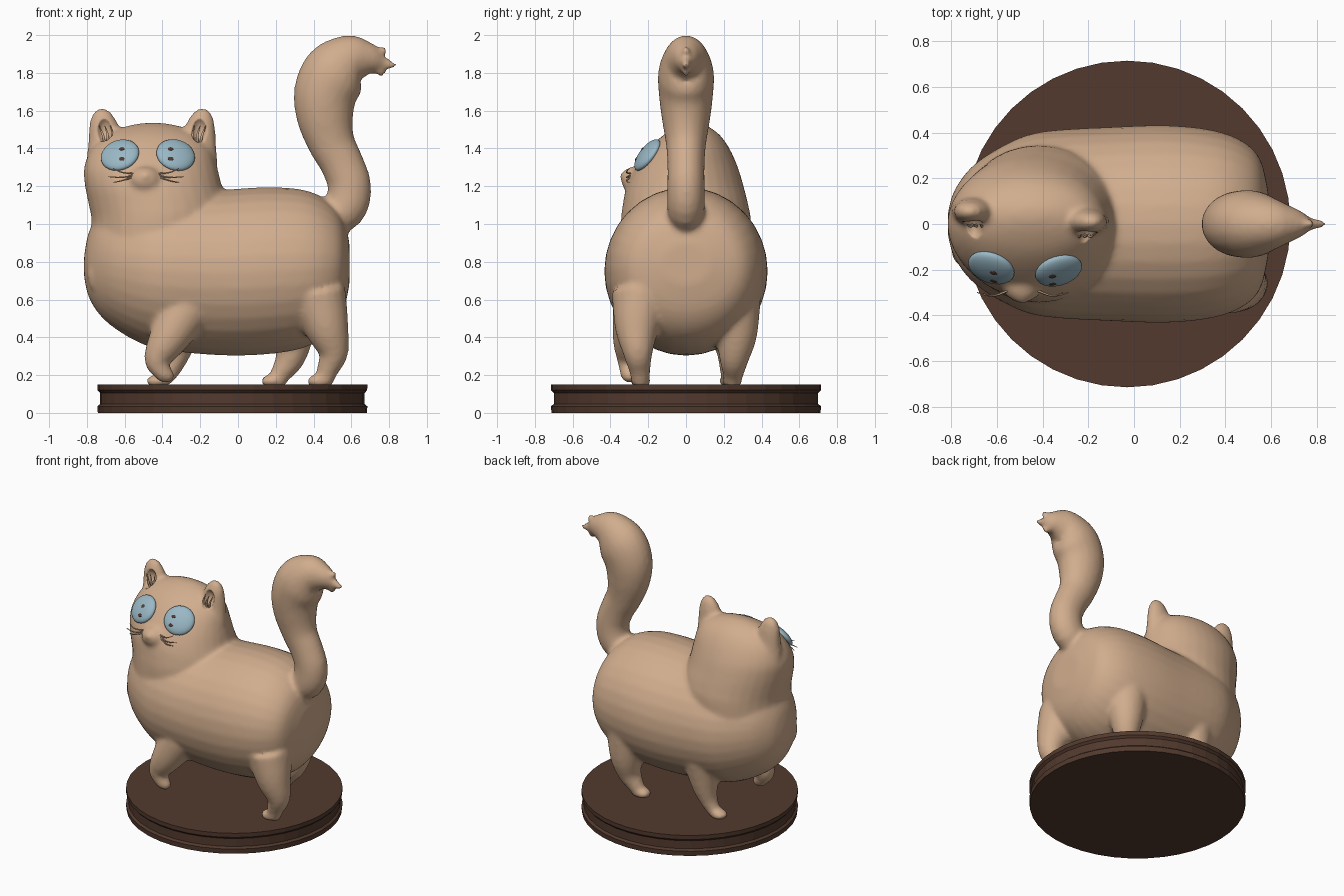
import bpy, bmesh, math
from mathutils import Vector, Matrix

if "Cube" in bpy.data.objects:
    bpy.data.objects.remove(bpy.data.objects["Cube"])


def material(name, rgb):
    m = bpy.data.materials.new(name)
    m.diffuse_color = (*rgb, 1)
    m.use_nodes = True
    m.node_tree.nodes["Principled BSDF"].inputs["Base Color"].default_value = m.diffuse_color
    return m


FUR = material("tan fur", (0.64, 0.42, 0.27))
WOOD = material("dark brown", (0.085, 0.042, 0.027))
BLUE = material("pale blue", (0.32, 0.48, 0.56))


def make(name, bm, mat, smooth=True):
    bmesh.ops.recalc_face_normals(bm, faces=bm.faces[:])
    me = bpy.data.meshes.new(name)
    bm.to_mesh(me)
    bm.free()
    me.materials.append(mat)
    for p in me.polygons:
        p.use_smooth = smooth
    ob = bpy.data.objects.new(name, me)
    bpy.context.collection.objects.link(ob)
    return ob


def spline(rows, n=4):
    """Catmull-Rom interpolation of rows of numbers."""
    pts = [rows[0], *rows, rows[-1]]
    out = []
    for i in range(1, len(pts) - 2):
        for k in range(n):
            t = k / n
            out.append([0.5 * (2 * b + (c - a) * t + (2 * a - 5 * b + 4 * c - d) * t * t
                               + (3 * b - a - 3 * c + d) * t ** 3)
                        for a, b, c, d in zip(*pts[i - 1:i + 3])])
    return out + [list(rows[-1])]


def loft(bm, rings, sides=32):
    """Skin elliptical rings given as (centre, u, v)."""
    loops = []
    for c, u, v in rings:
        loops.append([bm.verts.new(c + u * math.cos(a) + v * math.sin(a))
                      for a in (2 * math.pi * i / sides for i in range(sides))])
    for a, b in zip(loops, loops[1:]):
        for i in range(sides):
            j = (i + 1) % sides
            bm.faces.new((a[i], a[j], b[j], b[i]))
    bm.faces.new(loops[0][::-1])
    bm.faces.new(loops[-1])


def tube(bm, rows, flat=1.0, sides=20, n=4):
    """Tapered tube along (x, y, z, radius) rows, flattened across y."""
    rows = spline(rows, n)
    pts = [Vector(r[:3]) for r in rows]
    rings = []
    for i, r in enumerate(rows):
        t = (pts[min(i + 1, len(pts) - 1)] - pts[max(i - 1, 0)]).normalized()
        v = t.cross(Vector((0, 1, 0))).normalized()
        rings.append((pts[i], v.cross(t) * r[3] * flat, v * r[3]))
    loft(bm, rings, sides)


def ball(bm, centre, radii, rot=Matrix()):
    m = Matrix.Translation(centre) @ rot @ Matrix.Diagonal((*radii, 1))
    bmesh.ops.create_uvsphere(bm, u_segments=28, v_segments=18, radius=1, matrix=m)


# --- round plinth ---
bm = bmesh.new()
prof = [(0.712, 0), (0.715, 0.035), (0.70, 0.047), (0.70, 0.105), (0.714, 0.12), (0.715, 0.15)]
loft(bm, [(Vector((-0.03, 0, z)), Vector((r, 0, 0)), Vector((0, r, 0))) for r, z in prof], 40)
plinth = make("plinth", bm, WOOD, False)

# --- cat body: parts lofted, then fused by remeshing ---
bm = bmesh.new()
# torso: x, bottom z, top z, half width
torso = [(-0.815, 0.72, 0.83, 0.05), (-0.785, 0.60, 0.97, 0.15), (-0.70, 0.485, 1.1, 0.26),
         (-0.55, 0.385, 1.15, 0.355), (-0.40, 0.335, 1.17, 0.405), (-0.1, 0.305, 1.18, 0.425),
         (0.15, 0.31, 1.195, 0.432), (0.35, 0.345, 1.18, 0.41), (0.48, 0.42, 1.12, 0.36),
         (0.555, 0.53, 1.03, 0.28), (0.59, 0.68, 0.9, 0.13)]
loft(bm, [(Vector((x, 0, (a + b) / 2)), Vector((0, w, 0)), Vector((0, 0, (b - a) / 2)))
          for x, a, b, w in spline(torso)])
# neck and head: z, x min, x max, y min, y max
head = [(0.72, -0.78, -0.12, -0.34, 0.34), (1.0, -0.775, -0.06, -0.345, 0.345),
        (1.1, -0.79, -0.055, -0.335, 0.33), (1.2, -0.81, -0.085, -0.315, 0.305),
        (1.3, -0.815, -0.11, -0.27, 0.275), (1.4, -0.775, -0.14, -0.195, 0.23),
        (1.47, -0.70, -0.2, -0.12, 0.18), (1.515, -0.6, -0.3, -0.04, 0.12),
        (1.535, -0.5, -0.4, 0.02, 0.07)]
loft(bm, [(Vector(((a + b) / 2, (c + d) / 2, z)), Vector(((b - a) / 2, 0, 0)), Vector((0, (d - c) / 2, 0)))
          for z, a, b, c, d in spline(head)])
# muzzle and nose
ball(bm, (-0.49, -0.27, 1.235), (0.085, 0.075, 0.07))
ball(bm, (-0.49, -0.315, 1.255), (0.04, 0.035, 0.03))
# ears
for sx, y in ((-1, 0.055), (1, 0.01)):
    tube(bm, [(-0.455 + sx * x, y, z, r) for x, z, r in
              ((0.23, 1.33, 0.12), (0.245, 1.44, 0.095), (0.26, 1.53, 0.075),
               (0.27, 1.585, 0.05), (0.275, 1.61, 0.02))], 0.68)
# tail
tube(bm, [(0.42, 0, 1.0, 0.10), (0.56, 0, 1.08, 0.115), (0.59, 0, 1.2, 0.115), (0.55, 0, 1.32, 0.115),
          (0.495, 0, 1.43, 0.125), (0.462, 0, 1.56, 0.15), (0.463, 0, 1.69, 0.168),
          (0.515, 0, 1.80, 0.172), (0.60, 0, 1.868, 0.138), (0.68, 0, 1.875, 0.095),
          (0.74, 0, 1.865, 0.06), (0.77, 0, 1.86, 0.03)], 0.86)
for tip in ((0.79, 0, 1.925), (0.84, 0, 1.835), (0.775, 0, 1.785)):
    tube(bm, [(0.68, 0, 1.875, 0.06), (*tip, 0.014)], 0.9, 12)
# legs: front near (lifted), front far, hind near, hind far
tube(bm, [(-0.28, -0.25, 0.54, 0.14), (-0.37, -0.285, 0.39, 0.105), (-0.425, -0.295, 0.285, 0.073),
          (-0.405, -0.30, 0.225, 0.053), (-0.37, -0.30, 0.185, 0.04), (-0.36, -0.30, 0.165, 0.015)])
tube(bm, [(-0.30, 0.23, 0.54, 0.14), (-0.32, 0.24, 0.36, 0.09), (-0.35, 0.235, 0.25, 0.06),
          (-0.39, 0.23, 0.18, 0.045), (-0.40, 0.23, 0.155, 0.035)])
tube(bm, [(0.42, -0.24, 0.62, 0.155), (0.47, -0.26, 0.45, 0.118), (0.505, -0.255, 0.32, 0.08),
          (0.475, -0.245, 0.23, 0.058), (0.45, -0.24, 0.15, 0.045)])
tube(bm, [(0.28, 0.24, 0.60, 0.16), (0.29, 0.265, 0.42, 0.115), (0.275, 0.255, 0.29, 0.08),
          (0.225, 0.25, 0.205, 0.055), (0.20, 0.245, 0.15, 0.045)])
# paws
for x, y in ((-0.425, 0.23), (0.425, -0.24), (0.18, 0.245)):
    ball(bm, (x, y, 0.168), (0.06, 0.055, 0.035))
# chest tuft
tube(bm, [(-0.72, -0.12, 0.80, 0.05), (-0.75, -0.13, 0.73, 0.05), (-0.77, -0.14, 0.66, 0.015)])
cat = make("cat_body", bm, FUR)

# hollow scoops for the inner ears
bm = bmesh.new()
for x, y in ((-0.705, -0.025), (-0.205, -0.07)):
    ball(bm, (x, y, 1.50), (0.045, 0.065, 0.07))
scoop = make("ear_cutter", bm, FUR)
scoop.hide_render = True

bpy.context.view_layer.objects.active = cat
rm = cat.modifiers.new("fuse", 'REMESH')
rm.mode, rm.voxel_size, rm.use_smooth_shade = 'VOXEL', 0.015, True
cut = cat.modifiers.new("ears", 'BOOLEAN')
cut.operation, cut.object = 'DIFFERENCE', scoop
sm = cat.modifiers.new("soften", 'SMOOTH')
sm.factor, sm.iterations = 0.5, 7
for name in ("fuse", "ears", "soften"):
    bpy.ops.object.modifier_apply(modifier=name)
bpy.data.objects.remove(scoop)
for p in cat.data.polygons:
    p.use_smooth = True


def surface(ob, x, z):
    """Point and normal where a ray from the front meets the object."""
    hit, loc, nor, _ = ob.ray_cast(Vector((x, -2, z)), Vector((0, 1, 0)))
    return (loc, nor) if hit else (Vector((x, -0.2, z)), Vector((0, -1, 0)))


# --- eyes with small dark pupil marks ---
for side, x, px in (("left", -0.625, -0.615), ("right", -0.33, -0.357)):
    loc, nor = surface(cat, x, 1.365)
    rot = nor.to_track_quat('Z', 'Y').to_matrix().to_4x4()
    bm = bmesh.new()
    ball(bm, loc, (0.105, 0.1, 0.036), rot)
    eye = make(side + "_eye", bm, BLUE)
    bpy.context.view_layer.update()
    bm = bmesh.new()
    for z in (1.398, 1.345):
        loc, nor = surface(eye, px, z)
        ball(bm, loc, (0.015, 0.011, 0.003), nor.to_track_quat('Z', 'Y').to_matrix().to_4x4())
    make(side + "_pupil", bm, WOOD)

# --- whiskers and ear hairs ---
bm = bmesh.new()
for sx in (-1, 1):
    for dz, reach in ((0.04, 0.175), (-0.005, 0.2), (-0.035, 0.175)):
        tube(bm, [(-0.487 + sx * 0.06, -0.29, 1.258 + dz * 0.2, 0.005),
                  (-0.487 + sx * 0.13, -0.315, 1.25 + dz * 0.6, 0.004),
                  (-0.487 + sx * reach, -0.30, 1.255 + dz, 0.002)], 1, 6)
make("whiskers", bm, FUR)
bm = bmesh.new()
for x, y, s in ((-0.69, 0.0, -1), (-0.215, -0.045, 1)):
    for k in (-1, 0, 1):
        tube(bm, [(x + k * 0.015, y, 1.42, 0.007), (x + k * 0.025, y - 0.01, 1.47, 0.007),
                  (x + k * 0.03 + s * 0.015, y, 1.52, 0.002)], 1, 6)
make("ear_hairs", bm, FUR)
